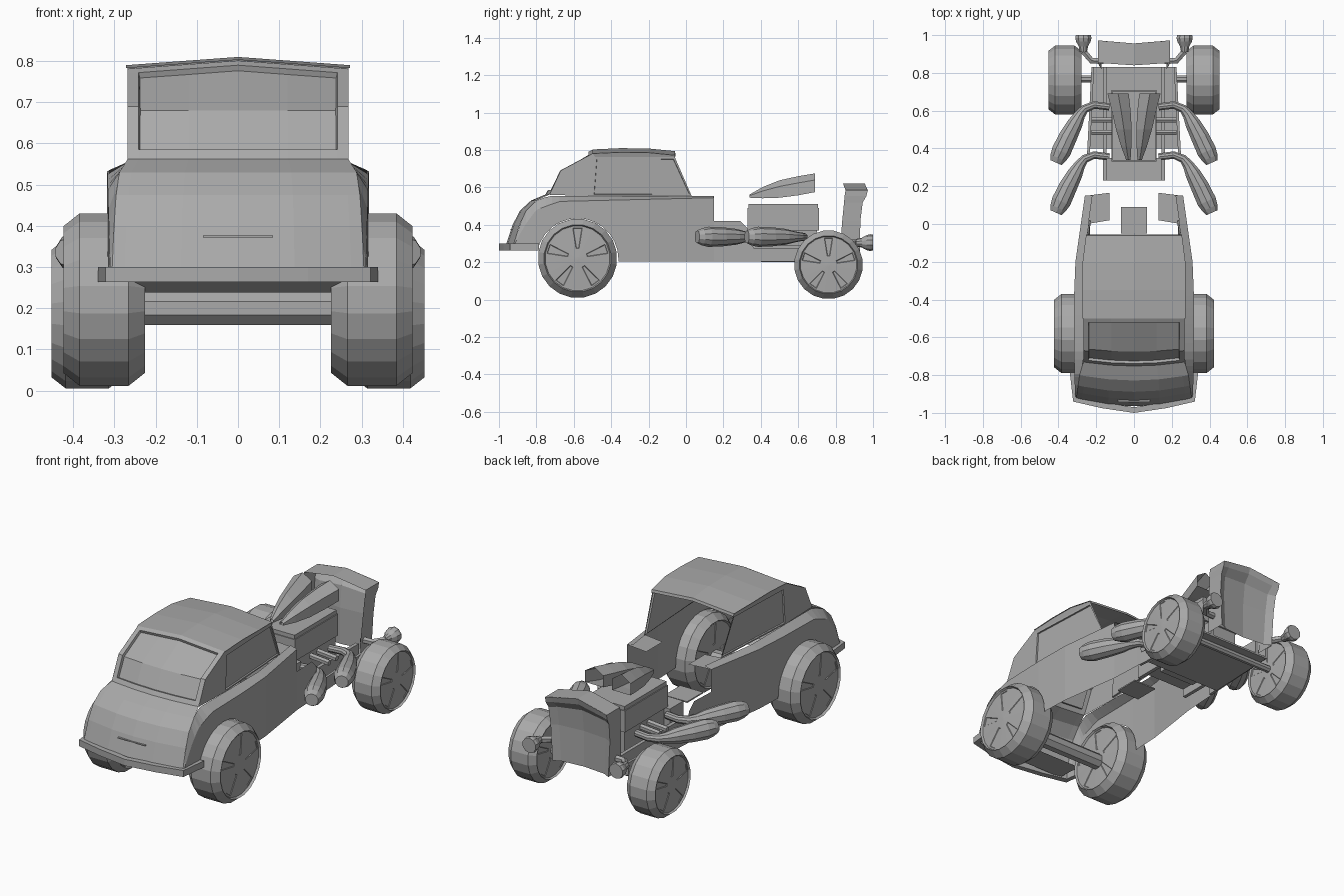
import bpy, bmesh, math
from mathutils import Vector

cube = bpy.data.objects.get("Cube")
if cube:
    bpy.data.objects.remove(cube, do_unlink=True)

grey = bpy.data.materials.new("primer_grey")
grey.use_nodes = True
grey.diffuse_color = (0.4, 0.4, 0.4, 1)
grey.node_tree.nodes["Principled BSDF"].inputs["Base Color"].default_value = (0.4, 0.4, 0.4, 1)


def finish(bm, name):
    mesh = bpy.data.meshes.new(name)
    bm.to_mesh(mesh)
    bm.free()
    mesh.materials.append(grey)
    obj = bpy.data.objects.new(name, mesh)
    bpy.context.collection.objects.link(obj)


def skin(rows, closed=False, caps=False):
    """Faces between successive rows of points; returns bmesh and face rows."""
    bm = bmesh.new()
    v = [[bm.verts.new(p) for p in row] for row in rows]
    n = len(rows[0])
    bands = []
    for a, b in zip(v, v[1:]):
        bands.append([bm.faces.new((a[i], a[(i + 1) % n], b[(i + 1) % n], b[i]))
                      for i in range(n if closed else n - 1)])
    if caps:
        bm.faces.new(v[0])
        bm.faces.new(v[-1])
    bmesh.ops.recalc_face_normals(bm, faces=bm.faces)
    return bm, bands


def loft(name, rows, **kw):
    finish(skin(rows, **kw)[0], name)


def box(name, x0, x1, y0, y1, z0, z1, taper=1):
    loft(name, [[(x0 * k, y, z0), (x1 * k, y, z0), (x1 * k, y, z1), (x0 * k, y, z1)]
                for y, k in ((y0, 1), (y1, taper))], closed=True, caps=True)


def rings(path, radii, sides, axis=None):
    pts = [Vector(p) for p in path]
    out = []
    for i, (p, r) in enumerate(zip(pts, radii)):
        t = axis or (pts[min(i + 1, len(pts) - 1)] - pts[max(i - 1, 0)]).normalized()
        u = t.cross(Vector((0, 0, 1))).normalized()
        w = u.cross(t)
        angles = [2 * math.pi * (k + 0.5) / sides for k in range(sides)]
        out.append([p + r * (math.cos(a) * u + math.sin(a) * w) for a in angles])
    return out


def tube(name, path, radii, sides=8):
    loft(name, rings(path, radii, sides), closed=True, caps=True)


def curve(keys, y):
    """Linear lookup along y, keys ordered from large to small y."""
    for (ya, a), (yb, b) in zip(keys, keys[1:]):
        if y >= yb:
            return a + (b - a) * min(1, max(0, (y - ya) / (yb - ya)))
    return keys[-1][1]


# Body shape along the length
WIDTH = [(0.35, 0.25), (0.15, 0.26), (-0.2, 0.31), (-0.4, 0.318), (-0.8, 0.316), (-0.925, 0.31)]
SHOULDER = [(0.15, 0.555), (-0.73, 0.555), (-0.8, 0.53), (-0.855, 0.475), (-0.89, 0.4), (-0.925, 0.285)]
BELT = [(0.15, 0.545), (-0.68, 0.525), (-0.8, 0.48), (-0.86, 0.4), (-0.925, 0.282)]
BOW = [(-0.5, 0), (-0.73, 0.022), (-0.925, 0.04)]
TAIL_WIDTH = [(-0.73, 0.268), (-0.8, 0.288), (-0.925, 0.306)]
ARCH_Y, ARCH_Z, ARCH_R = -0.58, 0.216, 0.219


def inner(y):
    return min(0.268, curve(WIDTH, y) - 0.04) if y > -0.73 else curve(TAIL_WIDTH, y)


def sill(y):
    d = abs(y - ARCH_Y)
    base = 0.205 if y > ARCH_Y else 0.272
    return max(base, ARCH_Z + math.sqrt(ARCH_R ** 2 - d * d)) if d < ARCH_R else base


# Roof, sunk rear window and tail in one bowed skin
ROOF = [(-0.06, 0.772), (-0.2, 0.786), (-0.35, 0.788), (-0.5, 0.781)]
top = ROOF + [(-0.52, 0.77), (-0.67, 0.69), (-0.718, 0.585), (-0.73, 0.562)] + SHOULDER[2:]
rows = []
for y, z in top:
    crown = 0.02 if z > 0.75 else 0
    rows.append([(f * inner(y), y - curve(BOW, y) * (1 - f * f), z + crown * (1 - abs(f)))
                 for f in (-1, -0.9, -0.45, 0, 0.45, 0.9, 1)])
bm, bands = skin(rows)
if bands[0][0].normal.z < 0:
    bmesh.ops.reverse_faces(bm, faces=bm.faces)
bmesh.ops.inset_region(bm, faces=bands[4][1:-1] + bands[5][1:-1], thickness=0.003, depth=-0.014, use_boundary=True)
finish(bm, "roof_and_tail")

# Roof edge lip
loft("roof_cap", [[(f * (inner(y) + 0.004), y + dy, z + 0.02 * (1 - abs(f)) + 0.002) for f in (-1, 0, 1)]
                  for y, dy, z in [(-0.06, 0.004, 0.757)] + [(y, 0, z) for y, z in ROOF]])

for s, side in ((1, "left"), (-1, "right")):
    # Cabin side with sunk window
    bm = bmesh.new()
    pts = [(-0.06, 0.762), (-0.485, 0.762), (-0.5, 0.555), (0.03, 0.555)] + ROOF + [(-0.67, 0.69), (-0.73, 0.56)]
    v = [bm.verts.new((s * inner(y), y, z)) for y, z in pts]
    glass = bm.faces.new([v[i] for i in (0, 1, 2, 3)])
    bm.faces.new([v[i] for i in (0, 4, 5, 6, 7, 1)])
    bm.faces.new([v[i] for i in (1, 7, 8, 9, 2)])
    bm.normal_update()
    for f in bm.faces:
        if f.normal.x * s < 0:
            f.normal_flip()
    bmesh.ops.inset_region(bm, faces=[glass], thickness=0.012, depth=0, use_boundary=True)
    bmesh.ops.inset_region(bm, faces=[glass], thickness=0.002, depth=-0.008, use_boundary=True)
    finish(bm, side + "_cabin_side")

    # Shoulder bevel and side wall with wheel arch
    ys = [0.15, 0, -0.2, -0.33, ARCH_Y + ARCH_R + 0.001]
    ys += [ARCH_Y + ARCH_R * math.cos(math.pi * k / 14) for k in range(1, 14)]
    ys += [-0.81, -0.83, -0.855, -0.88, -0.905, -0.925]
    wall = []
    for y in ys:
        w, low = curve(WIDTH, y), sill(y)
        belt = max(low + 0.005, curve(BELT, y))
        wall.append([(s * w, y, low), (s * w, y, belt), (s * inner(y), y, max(belt, curve(SHOULDER, y)))])
    loft(side + "_body_side", wall)
    loft(side + "_cowl_panel", [[(s * curve(WIDTH, y), y, 0.205), (s * curve(WIDTH, y), y, z)]
                                for y, z in ((0.15, 0.42), (0.29, 0.42), (0.33, 0.38), (0.36, 0.28))])
    loft(side + "_dash_panel", [[(s * 0.13, 0.02, 0.545), (s * 0.25, 0.0, 0.545)],
                                [(s * 0.13, 0.165, 0.545), (s * 0.25, 0.15, 0.545)]])

    # Chassis rails
    a, b = sorted((s * 0.235, s * 0.25))
    box(side + "_outer_rail", a, b, 0.34, 0.83, 0.205, 0.275, taper=0.9)
    a, b = sorted((s * 0.145, s * 0.165))
    box(side + "_engine_rail", a, b, 0.23, 0.83, 0.205, 0.29)

    # Wheels with five shallow slots on each face
    for label, xc, hw, yc, R, zc in (("rear", 0.325, 0.099, -0.58, 0.212, 0.221),
                                     ("front", 0.366, 0.087, 0.762, 0.184, 0.187)):
        prof = [(-0.95, 0.03), (-0.93, 0.25), (-0.88, 0.78), (-0.88, 0.82), (-1, 0.85), (-0.6, 1)]
        prof += [(-x, r) for x, r in reversed(prof)]
        path = [(s * (xc + hw * x), yc, zc) for x, r in prof]
        bm, bands = skin(rings(path, [R * r for x, r in prof], 20, Vector((1, 0, 0))), closed=True, caps=True)
        for band in (bands[1], bands[-2]):
            bmesh.ops.inset_region(bm, faces=band[::4], thickness=0.004, depth=-0.003)
        finish(bm, side + "_" + label + "_wheel")

    # Exhausts, widest near the free end
    for label, dy in (("front", 0), ("rear", -0.265)):
        path = [(0.13, 0.62), (0.21, 0.63), (0.26, 0.61), (0.285, 0.58), (0.31, 0.535),
                (0.35, 0.46), (0.385, 0.385), (0.402, 0.35), (0.413, 0.325)]
        tube(side + "_" + label + "_exhaust", [(s * x, y + dy, 0.336) for x, y in path],
             [0.02, 0.021, 0.024, 0.03, 0.042, 0.051, 0.054, 0.046, 0.034], 10)
    for y in (0.485, 0.55):
        tube(side + "_header_stub", [(s * 0.1, y, 0.34), (s * 0.225, y, 0.33)], [0.016, 0.016], 6)

    # Intake scoops, open at the mouth
    horn = []
    for y, x0, x1, z0, z1 in ((0.34, 0.018, 0.042, 0.545, 0.562), (0.41, 0.014, 0.068, 0.542, 0.602),
                              (0.5, 0.012, 0.095, 0.545, 0.638), (0.6, 0.018, 0.118, 0.558, 0.66),
                              (0.69, 0.028, 0.14, 0.575, 0.675)):
        m, zm = (x0 + x1) / 2, z0 + 0.65 * (z1 - z0)
        horn.append([(s * x, y, z) for x, z in ((x0, z0), (x1, z0), (x1, zm), (m, z1), (x0, zm))])
    loft(side + "_intake_scoop", horn, closed=True)

    # Headlights
    tube(side + "_headlight", [(s * 0.268, y, 0.305) for y in (0.91, 0.94, 0.965, 0.985, 1.0)],
         [0.02, 0.026, 0.04, 0.045, 0.042], 10)
    tube(side + "_headlight_arm", [(s * 0.16, 0.862, 0.3), (s * 0.225, 0.865, 0.3), (s * 0.268, 0.915, 0.305)],
         [0.018, 0.018, 0.018], 6)

# Axles and floors
tube("rear_axle", [(-0.25, -0.58, 0.2), (0.25, -0.58, 0.2)], [0.044, 0.044])
tube("front_axle", [(-0.3, 0.768, 0.187), (0.3, 0.768, 0.187)], [0.02, 0.02])
box("engine_floor", -0.235, 0.235, 0.4, 0.83, 0.2, 0.21, taper=0.93)
box("cabin_floor", -0.07, 0.07, -0.05, 0.09, 0.285, 0.292)
loft("rear_pan", [[(-0.27, y, z), (0.27, y, z)] for y, z in ((-0.93, 0.272), (-0.78, 0.268), (-0.74, 0.238))])

# Engine
box("engine_block", -0.12, 0.12, 0.33, 0.71, 0.37, 0.49)
box("engine_cover", -0.115, 0.115, 0.335, 0.705, 0.49, 0.512)
box("lower_engine", -0.11, 0.11, 0.35, 0.7, 0.21, 0.37)
box("gearbox", -0.145, 0.145, 0.23, 0.35, 0.25, 0.37)

# Radiator shell: side flanges, recessed face, overhanging brow and peaked top
shell = []
for z, f, b, w, d, peak in ((0.585, 0.972, 0.853, 0.19, 0.004, 0.035), (0.555, 0.965, 0.848, 0.19, 0.006, 0.03),
                            (0.52, 0.945, 0.845, 0.187, 0.02, 0.02), (0.42, 0.932, 0.835, 0.183, 0.02, 0),
                            (0.22, 0.93, 0.82, 0.172, 0.02, 0)):
    half = [(w, b, z), (w, f, z), (w - 0.04, f - d, z + peak * 0.25)]
    shell.append([(-x, y, h) for x, y, h in half] + [(0, f - d - 0.012, z + peak)] + half[::-1])
loft("radiator_shell", shell)
brow = shell[0]
loft("radiator_top", [[brow[i] for i in (1, 3, 5)], [brow[0], (0, 0.84, 0.62), brow[6]]])

# Rear bumper and tail handle
bar = []
for x, y in ((-0.34, -0.785), (-0.322, -0.94), (-0.17, -0.975), (0, -1.0), (0.17, -0.975), (0.322, -0.94), (0.34, -0.785)):
    xi, yi = x * 0.93, y + (0.03 if y < -0.85 else 0)
    bar.append([(x, y, 0.264), (x, y, 0.3), (xi, yi, 0.3), (xi, yi, 0.264)])
loft("rear_bumper", bar, closed=True, caps=True)
box("tail_handle", -0.085, 0.085, -0.942, -0.93, 0.372, 0.376)
